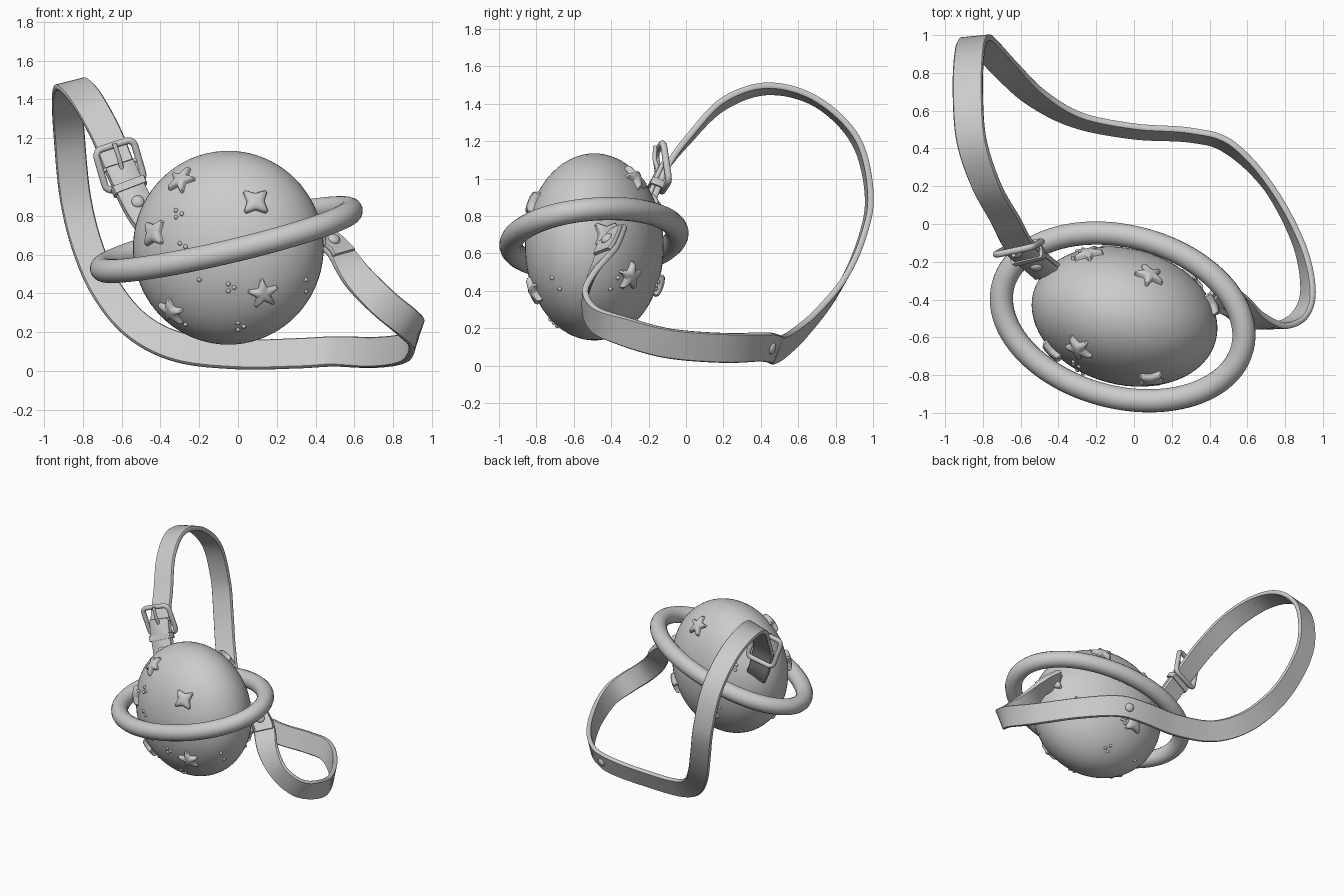
import bpy, bmesh, math
from mathutils import Vector, Matrix

cube = bpy.data.objects.get("Cube")
if cube:
    bpy.data.objects.remove(cube)

grey = bpy.data.materials.new("soft grey")
grey.use_nodes = True
grey.diffuse_color = (0.6, 0.6, 0.6, 1)
grey.node_tree.nodes["Principled BSDF"].inputs["Base Color"].default_value = (0.6, 0.6, 0.6, 1)

CENTER = Vector((-0.05, -0.49, 0.635))
RADII = Vector((0.5, 0.36, 0.5))
TURN = Matrix.Rotation(math.radians(-15), 3, 'Z')


def finish(name, bm, angle=40):
    bmesh.ops.recalc_face_normals(bm, faces=bm.faces)
    mesh = bpy.data.meshes.new(name)
    bm.to_mesh(mesh)
    bm.free()
    obj = bpy.data.objects.new(name, mesh)
    bpy.context.collection.objects.link(obj)
    mesh.materials.append(grey)
    bpy.ops.object.select_all(action='DESELECT')
    obj.select_set(True)
    bpy.context.view_layer.objects.active = obj
    bpy.ops.object.shade_smooth_by_angle(angle=math.radians(angle))


def loft(bm, rings, closed=False):
    """Skin a list of equal point rings, capping the ends if open."""
    vs = [[bm.verts.new(p) for p in ring] for ring in rings]
    n = len(vs[0])
    for i in range(len(vs) if closed else len(vs) - 1):
        a, b = vs[i], vs[(i + 1) % len(vs)]
        for j in range(n):
            bm.faces.new((a[j], a[(j + 1) % n], b[(j + 1) % n], b[j]))
    if not closed:
        bm.faces.new(vs[0])
        bm.faces.new(vs[-1])


def tube(name, pts, radius, plane, closed=True, sides=16):
    """Round tube along points that lie across the given plane normal."""
    bm = bmesh.new()
    rings = []
    n = len(pts)
    for i, p in enumerate(pts):
        a = pts[i - 1] if closed or i else p
        b = pts[(i + 1) % n] if closed or i < n - 1 else p
        side = (b - a).cross(plane).normalized()
        up = side.cross(b - a).normalized()
        rings.append([p + radius * (side * math.cos(k * math.tau / sides) + up * math.sin(k * math.tau / sides))
                      for k in range(sides)])
    loft(bm, rings, closed)
    finish(name, bm)


def surface(x, z, back=False):
    """Point and normal on the planet for a front-plane position."""
    o = TURN.transposed() @ (Vector((x, CENTER.y, z)) - CENTER)
    d = TURN.transposed() @ Vector((0, 1 if back else -1, 0))
    o = Vector([o[i] / RADII[i] for i in range(3)])
    d = Vector([d[i] / RADII[i] for i in range(3)])
    a, b, c = d.dot(d), o.dot(d), o.dot(o) - 1
    p = o + d * ((-b + math.sqrt(max(0, b * b - a * c))) / a)
    world = CENTER + TURN @ Vector([p[i] * RADII[i] for i in range(3)])
    return world, (TURN @ Vector([p[i] / RADII[i] for i in range(3)])).normalized()


# Planet body
bm = bmesh.new()
bmesh.ops.create_uvsphere(bm, u_segments=64, v_segments=40, radius=1)
bmesh.ops.transform(bm, matrix=Matrix.Translation(CENTER) @ TURN.to_4x4() @ Matrix.Diagonal(RADII).to_4x4(),
                    verts=bm.verts)
finish("planet_body", bm)

# Tilted ring around the planet
pts = []
for i in range(96):
    t = i * math.tau / 96
    p = TURN @ Vector((0.655 * math.cos(t), 0.425 * math.sin(t), 0))
    pts.append(Vector((p.x - 0.06, p.y - 0.492, 0.677 + 0.255 * p.x + 0.15 * p.y)))
tube("planet_ring", pts, 0.062, Vector((-0.255, -0.15, 1)))


# Raised stars with blunt tips
def star(name, x, z, points, spin, back):
    p, n = surface(x, z, back)
    u = Vector((0, 0, 1)).cross(n).normalized()
    v = n.cross(u)
    bm = bmesh.new()
    inner = 0.04 if points == 5 else 0.046
    rings = []
    for scale, h in ((1, -0.03), (1, 0.016), (0.86, 0.027), (0.4, 0.032)):
        ring = []
        for k in range(points * 4):
            t = math.radians(spin) + (k // 2 + (0.12 if k % 2 else -0.12)) * math.pi / points
            r = (0.08 if (k // 2) % 2 == 0 else inner) * scale
            ring.append(p + u * r * math.cos(t) + v * r * math.sin(t) + n * (h - r * r * 0.9))
        rings.append(ring)
    loft(bm, rings)
    finish(name, bm, 50)


# Each star: x, z, points, spin in degrees, on the back
STARS = [(-0.29, 0.98, 5, 80, 0), (0.09, 0.87, 4, 45, 0), (-0.43, 0.71, 4, 50, 0),
         (0.13, 0.40, 5, 100, 0), (-0.34, 0.31, 5, 75, 0), (0.08, 1.0, 5, 95, 1),
         (-0.24, 0.84, 5, 90, 1), (0.3, 0.48, 5, 90, 1), (-0.12, 0.43, 4, 45, 1),
         (0.41, 0.7, 4, 45, 1)]
for i, s in enumerate(STARS):
    star(f"star_{i + 1}", *s)

# Small dots, single and in clusters
bm = bmesh.new()
DOTS = [(-0.31, 0.81, 3), (-0.04, 0.43, 3), (0.01, 0.23, 3), (-0.29, 0.64, 2), (-0.2, 0.47, 1),
        (0.35, 0.41, 1), (0.35, 0.47, 1), (-0.27, 0.24, 1)]
for x, z, count in DOTS:
    for back in (False, True):
        for k in range(count):
            r = 0.02 if count > 1 else 0
            p, n = surface(x + r * math.cos(k * 2.1), z + r * math.sin(k * 2.1), back)
            bmesh.ops.create_uvsphere(bm, u_segments=10, v_segments=6, radius=0.012,
                                      matrix=Matrix.Translation(p))
finish("small_dots", bm)

# Strap path: position then width direction
PATH = [((-0.44, -0.26, 0.74), (1, 0.2, 0.3)), ((-0.51, -0.2, 0.84), (1, 0.2, 0.3)),
        ((-0.61, -0.11, 1.05), (1, 0.2, 0.3)), ((-0.68, 0.02, 1.22), (1, 0.1, 0.3)),
        ((-0.78, 0.2, 1.4), (1, 0, 0.3)), ((-0.86, 0.44, 1.48), (1, 0, 0.25)),
        ((-0.88, 0.7, 1.41), (1, 0, 0.2)), ((-0.87, 0.91, 1.2), (1, 0.1, 0.2)),
        ((-0.84, 0.98, 0.9), (1, 0.1, 0.2)), ((-0.78, 0.93, 0.65), (0.85, 0.2, 0.4)),
        ((-0.68, 0.82, 0.42), (0.7, 0.35, 0.6)), ((-0.52, 0.67, 0.23), (0.55, 0.35, 0.75)),
        ((-0.3, 0.55, 0.12), (0.25, 0.35, 0.9)), ((0, 0.49, 0.085), (0, 0.4, 1)),
        ((0.3, 0.47, 0.09), (0, 0.35, 1)), ((0.5, 0.41, 0.1), (0.2, 0.3, 1)),
        ((0.71, 0.2, 0.095), (0.15, 0.1, 1)), ((0.87, -0.1, 0.12), (0.25, 0, 1)),
        ((0.92, -0.35, 0.19), (0.35, 0, 1)), ((0.87, -0.49, 0.25), (0.5, 0, 0.9)),
        ((0.75, -0.54, 0.35), (0.6, 0, 0.7)), ((0.62, -0.5, 0.48), (0.65, 0.3, 0.5)),
        ((0.52, -0.42, 0.62), (0.6, 0.6, 0.2)), ((0.4, -0.38, 0.72), (0.6, 0.6, 0.2))]
PATH = [(Vector(p), Vector(w)) for p, w in PATH]
LAST = len(PATH) - 1


def strap_frame(s):
    """Point, width, tangent and outward normal at path position s."""
    i = min(int(s), LAST - 1)
    f = s - i
    a, b, c, d = (PATH[max(0, min(LAST, i + k))][0] for k in (-1, 0, 1, 2))
    p = 0.5 * (2 * b + (c - a) * f + (2 * a - 5 * b + 4 * c - d) * f * f + (3 * b - a - 3 * c + d) * f ** 3)
    t = (c - a + 2 * (2 * a - 5 * b + 4 * c - d) * f + 3 * (3 * b - a - 3 * c + d) * f * f).normalized()
    w = PATH[i][1].lerp(PATH[i + 1][1], f)
    w = (w - t * w.dot(t)).normalized()
    return p, w, t, w.cross(t)


def band(name, start, end, half, thick, lift=0):
    bm = bmesh.new()
    rings = []
    steps = max(4, int((end - start) * 8))
    for k in range(steps + 1):
        p, w, t, n = strap_frame(start + (end - start) * k / steps)
        rings.append([p + w * half * a + n * (thick * b + lift) for a, b in
                      ((-1, -.5), (-.93, -1), (.93, -1), (1, -.5), (1, .5), (.93, 1), (-.93, 1), (-1, .5))])
    loft(bm, rings)
    finish(name, bm, 50)


band("strap", 0, LAST, 0.08, 0.016)
band("strap_fold", 0.4, 2.0, 0.076, 0.012, 0.028)
band("strap_keeper", 1.45, 1.6, 0.092, 0.036, 0.012)
band("strap_end_tab", LAST - 1.2, LAST - 0.2, 0.07, 0.012, 0.022)


# Domed rivets
def rivet(name, s, lift):
    p, w, t, n = strap_frame(s)
    bm = bmesh.new()
    bmesh.ops.create_uvsphere(bm, u_segments=20, v_segments=12, radius=0.033)
    m = Matrix((w, t, n)).transposed().to_4x4() @ Matrix.Diagonal((1, 1, 0.6, 1))
    bmesh.ops.transform(bm, matrix=Matrix.Translation(p + n * lift) @ m, verts=bm.verts)
    finish(name, bm)


rivet("upper_rivet", 1.1, 0.04)
rivet("back_rivet", 14.6, 0.014)
rivet("end_rivet", LAST - 0.7, 0.035)

# Buckle: rounded frame tipped across the strap, with centre bar and prong
p, w, t, n = strap_frame(2)
along = (t + n * 0.75).normalized()
face = w.cross(along)
p = p + n * 0.02
corners = []
for sx, sy, start in ((1, 1, 0), (-1, 1, 90), (-1, -1, 180), (1, -1, 270)):
    for k in range(5):
        a = math.radians(start + k * 22.5)
        corners.append(p + w * (sx * 0.07 + 0.035 * math.cos(a)) + along * (sy * 0.075 + 0.035 * math.sin(a)))
tube("buckle_frame", corners, 0.018, face, sides=10)
tube("buckle_bar", [p - w * 0.1, p, p + w * 0.1], 0.012, face, False, 10)
tube("buckle_prong", [p + face * 0.025 - along * 0.02, p + face * 0.035 + along * 0.05, p + face * 0.02 + along * 0.12],
     0.012, w, False, 10)
